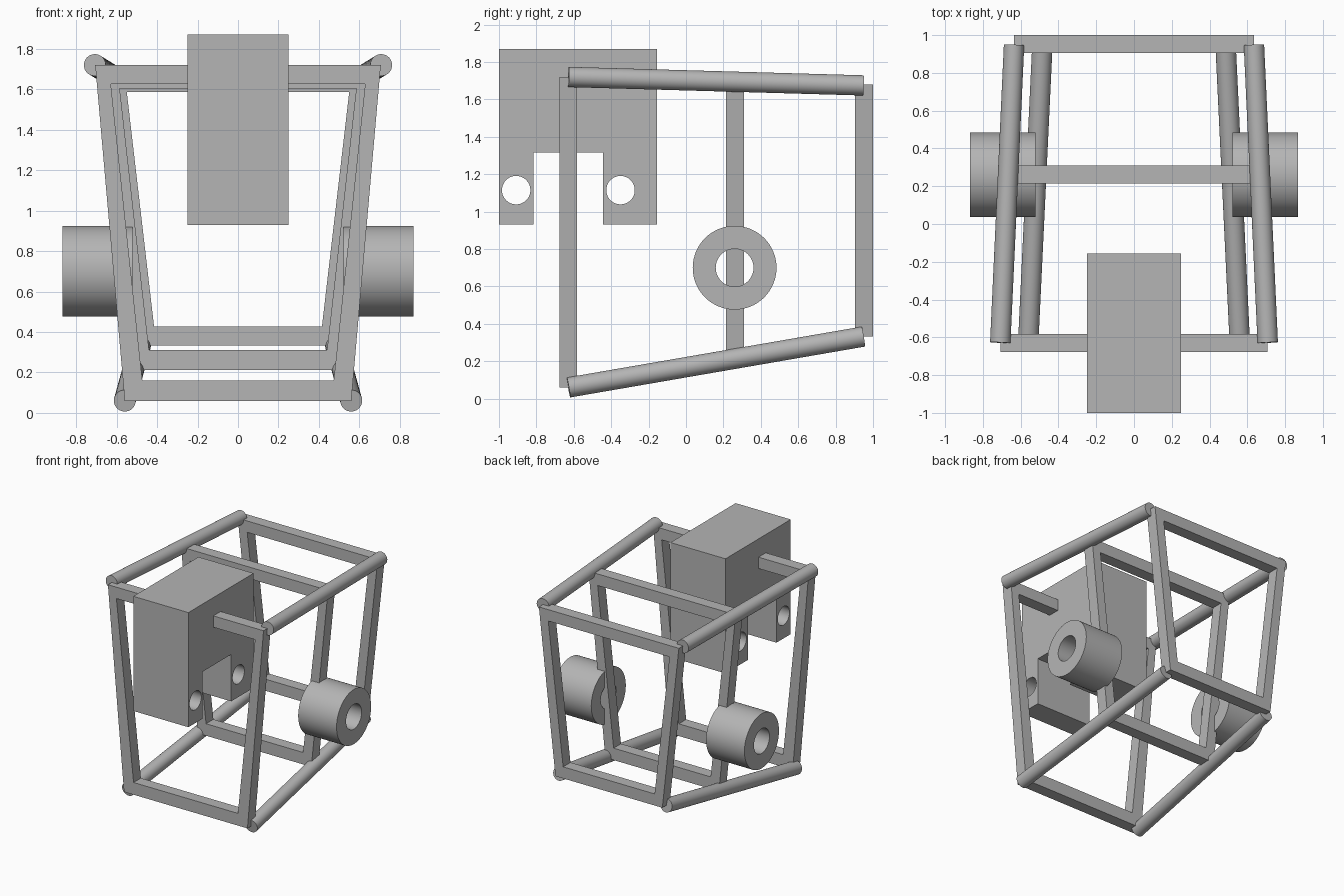
import bpy
from math import radians, sin, cos, tau
from mathutils import Vector

cube = bpy.data.objects.get("Cube")
if cube:
    bpy.data.objects.remove(cube)

grey = bpy.data.materials.new("plain_grey")
grey.use_nodes = True
tone = (0.46, 0.46, 0.46, 1)
grey.diffuse_color = tone
grey.node_tree.nodes["Principled BSDF"].inputs["Base Color"].default_value = tone


def finish(obj, name):
    obj.name = name
    obj.data.materials.clear()
    obj.data.materials.append(grey)
    bpy.ops.object.shade_smooth_by_angle(angle=radians(30))


def circle(cx, cy, r, n=64):
    return [(cx + r * cos(tau * i / n), cy + r * sin(tau * i / n)) for i in range(n)]


def plate(name, loops, depth, location, along_x):
    """Extrude an outline with holes, centred on location, along x or y."""
    curve = bpy.data.curves.new(name, "CURVE")
    curve.dimensions = "2D"
    curve.fill_mode = "BOTH"
    curve.extrude = depth / 2
    for loop in loops:
        spline = curve.splines.new("POLY")
        spline.points.add(len(loop) - 1)
        for point, (u, v) in zip(spline.points, loop):
            point.co = (u, v, 0, 1)
        spline.use_cyclic_u = True
    obj = bpy.data.objects.new(name, curve)
    bpy.context.collection.objects.link(obj)
    obj.location = location
    obj.rotation_euler = (radians(90), 0, radians(90) if along_x else 0)
    bpy.ops.object.select_all(action="DESELECT")
    obj.select_set(True)
    bpy.context.view_layer.objects.active = obj
    bpy.ops.object.convert(target="MESH")
    finish(bpy.context.object, name)


def rod(name, start, end, radius):
    a, b = Vector(start), Vector(end)
    bpy.ops.mesh.primitive_cylinder_add(vertices=48, radius=radius, depth=(b - a).length,
                                        location=(a + b) / 2)
    obj = bpy.context.object
    obj.rotation_euler = (b - a).to_track_quat("Z", "Y").to_euler()
    finish(obj, name)


def trapezoid(bottom, z0, top, z1):
    return [(-bottom, z0), (bottom, z0), (top, z1), (-top, z1)]


# Three tapering hoops: y, outer outline, inner outline
hoops = {
    "front_frame": (-0.63, (0.56, 0.06, 0.706, 1.72), (0.473, 0.16, 0.629, 1.627)),
    "middle_frame": (0.262, (0.515, 0.212, 0.667, 1.70), (0.44, 0.31, 0.585, 1.605)),
    "rear_frame": (0.952, (0.485, 0.332, 0.635, 1.68), (0.415, 0.427, 0.55, 1.587)),
}
for name, (y, outer, inner) in hoops.items():
    plate(name, [trapezoid(*outer), trapezoid(*inner)], 0.095, (0, y, 0), False)

# Long corner rods and side rings, mirrored
for side, s in (("left", 1), ("right", -1)):
    rod(side + "_upper_rod", (s * 0.708, -0.628, 1.72), (s * 0.635, 0.948, 1.675), 0.054)
    rod(side + "_lower_rod", (s * 0.56, -0.628, 0.06), (s * 0.485, 0.948, 0.332), 0.054)
    plate(side + "_ring", [circle(0, 0, 0.224), circle(0, 0, 0.101)], 0.348,
          (s * 0.695, 0.26, 0.70), True)

# Front block with a notch underneath and two cross holes
outline = [(-1, 0.93), (-0.815, 0.93), (-0.815, 1.315), (-0.445, 1.315),
           (-0.445, 0.93), (-0.155, 0.93), (-0.155, 1.87), (-1, 1.87)]
holes = [circle(y, 1.115, 0.076) for y in (-0.908, -0.35)]
plate("front_block", [outline] + holes, 0.5, (0, 0, 0), True)
